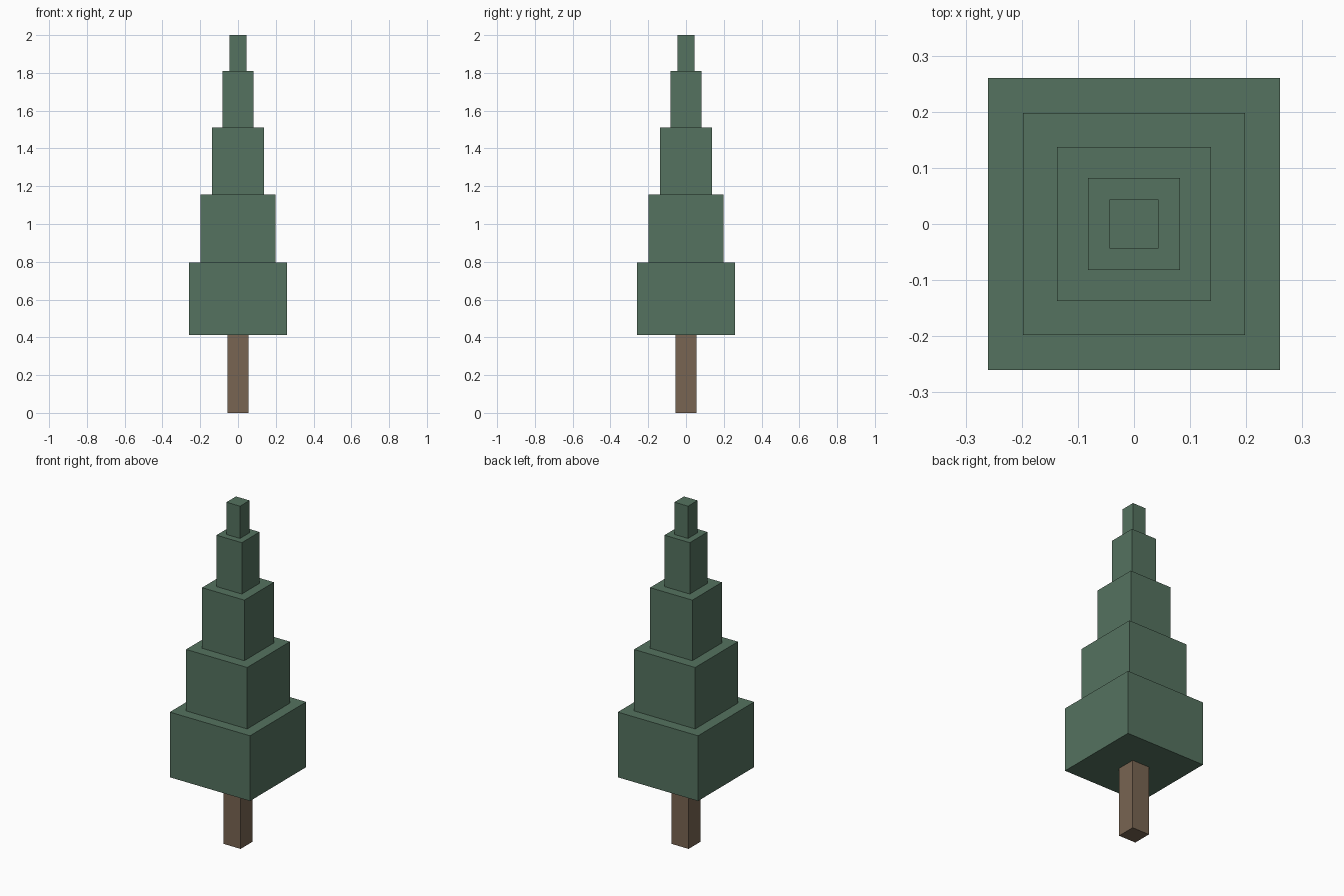
import bpy

if "Cube" in bpy.data.objects:
    bpy.data.objects.remove(bpy.data.objects["Cube"])


def material(name, color):
    mat = bpy.data.materials.new(name)
    mat.diffuse_color = (*color, 1)
    mat.use_nodes = True
    mat.node_tree.nodes["Principled BSDF"].inputs["Base Color"].default_value = mat.diffuse_color
    return mat


def block(name, half, z0, z1, mat):
    """Square block centred on the z axis, spanning z0 to z1."""
    bpy.ops.mesh.primitive_cube_add(size=1, location=(0, 0, (z0 + z1) / 2))
    ob = bpy.context.object
    ob.name = name
    ob.scale = (2 * half, 2 * half, z1 - z0)
    bpy.ops.object.transform_apply(location=False, rotation=False, scale=True)
    ob.data.materials.append(mat)
    return ob


green = material("foliage_green", (0.09, 0.17, 0.115))
brown = material("bark_brown", (0.19, 0.13, 0.085))

# Trunk
block("trunk", 0.056, 0, 0.413, brown)

# Stacked foliage tiers: half width, top height
tiers = [(0.26, 0.795), (0.198, 1.155), (0.137, 1.51), (0.082, 1.811), (0.044, 2.0)]
bottom = 0.413
for i, (half, top) in enumerate(tiers, 1):
    block(f"foliage_tier_{i}", half, bottom, top, green)
    bottom = top
